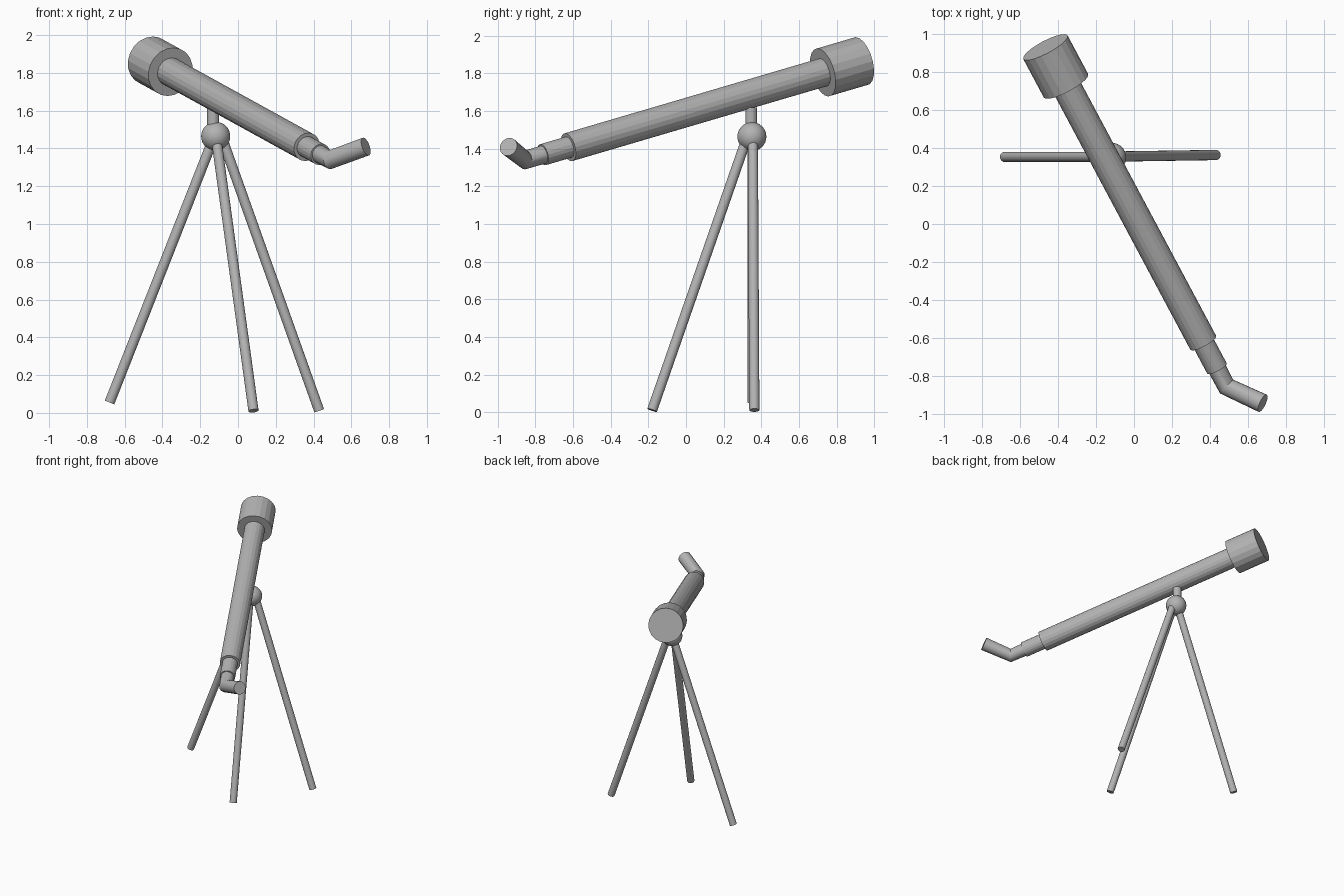
import bpy
from mathutils import Vector

cube = bpy.data.objects.get("Cube")
if cube:
    bpy.data.objects.remove(cube, do_unlink=True)

# One plain grey for everything
GREY = (0.45, 0.45, 0.45, 1.0)
grey = bpy.data.materials.new("plain grey")
grey.diffuse_color = GREY
grey.use_nodes = True
grey.node_tree.nodes["Principled BSDF"].inputs["Base Color"].default_value = GREY


def finish(name):
    obj = bpy.context.object
    obj.name = name
    obj.data.name = name
    obj.data.materials.append(grey)
    return obj


def rod(name, start, end, radius, sides=20):
    """Capped cylinder running from start to end."""
    start, end = Vector(start), Vector(end)
    axis = end - start
    bpy.ops.mesh.primitive_cylinder_add(
        vertices=sides, radius=radius, depth=axis.length,
        location=(start + end) / 2,
        rotation=axis.to_track_quat('Z', 'Y').to_euler())
    return finish(name)


# Optical axis, addressed by its y coordinate
FRONT_CENTRE = Vector((-0.466, 0.93, 1.865))
SLOPE = Vector((-0.534, 1.0, 0.294))


def on_axis(y):
    return FRONT_CENTRE + SLOPE * (y - FRONT_CENTRE.y)


# Telescope body: hood, long tube, focuser
rod("lens_hood", on_axis(0.93), on_axis(0.727), 0.132)
rod("main_tube", on_axis(0.80), on_axis(-0.625), 0.077)
rod("focuser_tube", on_axis(-0.58), on_axis(-0.76), 0.058)

# Bent eyepiece: a round pipe with one sharp elbow
path = bpy.data.curves.new("eyepiece", 'CURVE')
path.dimensions = '3D'
path.bevel_depth = 0.05
path.bevel_resolution = 8
path.use_fill_caps = True
spline = path.splines.new('POLY')
spline.points.add(2)
elbow = [on_axis(-0.70), on_axis(-0.855), Vector((0.677, -0.943, 1.41))]
for point, co in zip(spline.points, elbow):
    point.co = (*co, 1.0)
pipe = bpy.data.objects.new("eyepiece", path)
bpy.context.collection.objects.link(pipe)
bpy.ops.object.select_all(action='DESELECT')
pipe.select_set(True)
bpy.context.view_layer.objects.active = pipe
bpy.ops.object.convert(target='MESH')
finish("eyepiece")
bpy.ops.object.shade_smooth_by_angle()

# Mount: ball head and short post under the tube
bpy.ops.mesh.primitive_uv_sphere_add(
    segments=32, ring_count=16, radius=0.077, location=(-0.118, 0.35, 1.464))
finish("ball_head")
bpy.ops.object.shade_smooth()
rod("mount_post", (-0.132, 0.346, 1.46), (-0.132, 0.346, 1.618), 0.031)

# Tripod legs: top inside the ball, foot on the ground
legs = {
    "right_leg": ((-0.131, 0.353, 1.45), (-0.68, 0.353, 0.055)),
    "left_leg": ((-0.083, 0.355, 1.45), (0.43, 0.363, 0.011)),
    "front_leg": ((-0.115, 0.321, 1.45), (0.082, -0.18, 0.011)),
}
for name, (top, foot) in legs.items():
    rod(name, top, foot, 0.027)
    bpy.ops.object.shade_smooth_by_angle()
